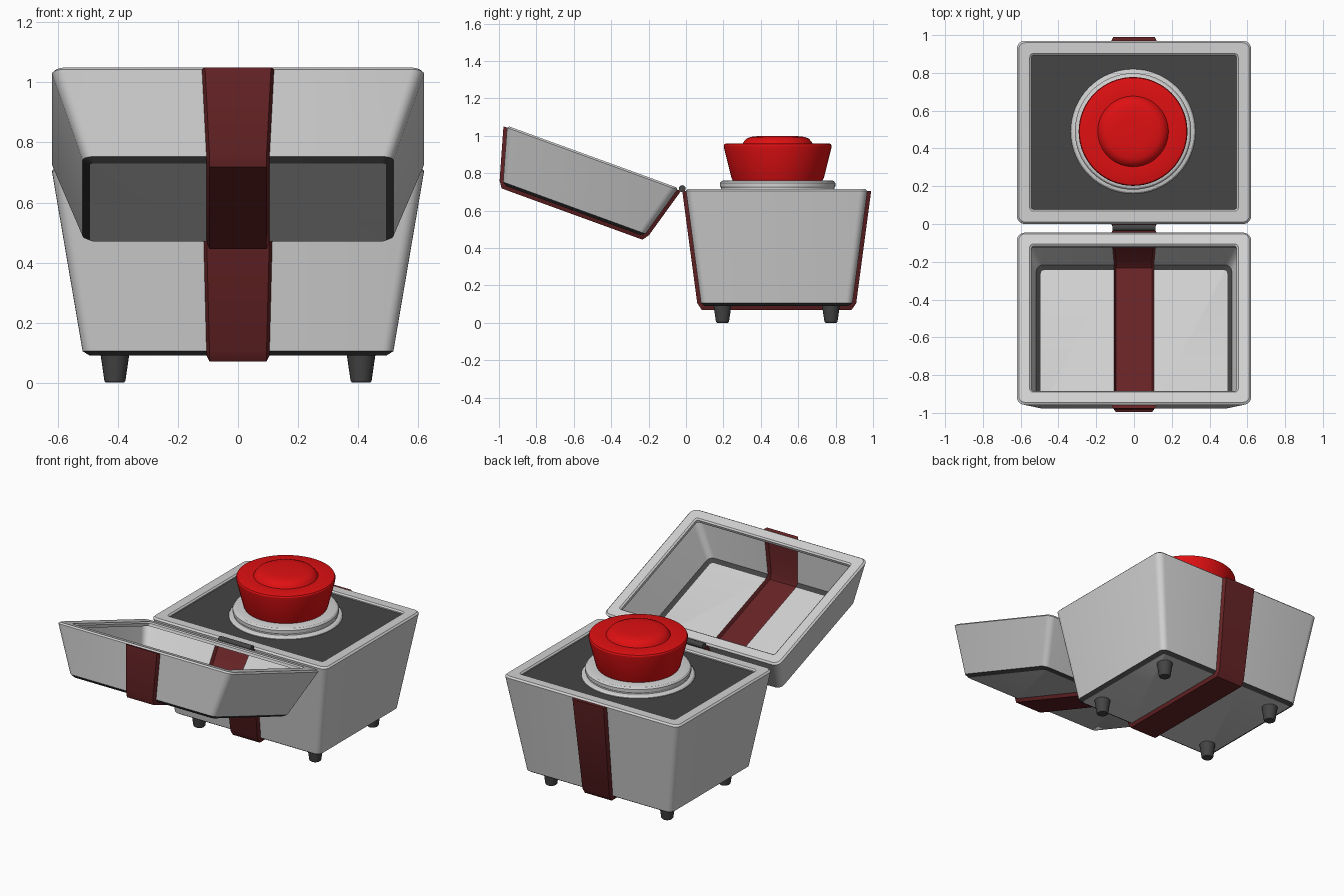
import bpy, bmesh, math
from mathutils import Matrix

if "Cube" in bpy.data.objects:
    bpy.data.objects.remove(bpy.data.objects["Cube"])


def mat(name, rgb):
    m = bpy.data.materials.new(name)
    m.diffuse_color = (*rgb, 1)
    m.use_nodes = True
    m.node_tree.nodes["Principled BSDF"].inputs["Base Color"].default_value = m.diffuse_color
    return m


LIGHT = mat("light_grey", (0.64, 0.64, 0.64))
DARK = mat("dark_grey", (0.058, 0.058, 0.058))
STRAP = mat("dark_red", (0.135, 0.017, 0.019))
RED = mat("bright_red", (0.74, 0.005, 0.006))


def finish(name, bm, mats, matrix=None):
    me = bpy.data.meshes.new(name)
    bm.to_mesh(me)
    bm.free()
    ob = bpy.data.objects.new(name, me)
    bpy.context.collection.objects.link(ob)
    for m in mats:
        me.materials.append(m)
    if matrix:
        ob.matrix_world = matrix
    bpy.context.view_layer.objects.active = ob
    bpy.ops.object.select_all(action='DESELECT')
    ob.select_set(True)
    bpy.ops.object.shade_smooth_by_angle(angle=math.radians(30))
    return ob


N = 6       # points per rounded corner
T = 0.02    # strap thickness


def arc(cx, cy, r, start):
    return [(cx + r * math.cos(start + i * math.pi / 2 / (N - 1)),
             cy + r * math.sin(start + i * math.pi / 2 / (N - 1))) for i in range(N)]


def ring(bm, hx, hy, r, z, t=0, w=0.11, drop=0):
    """Rounded rectangle with a raised strap section in the front and back sides."""
    a = w - 0.01
    pts = [(-w, -hy), (-a, -hy - t), (a, -hy - t), (w, -hy)]
    pts += arc(hx - r, -hy + r, r, -math.pi / 2) + arc(hx - r, hy - r, r, 0)
    pts += [(w, hy), (a, hy + t), (-a, hy + t), (-w, hy)]
    pts += arc(-hx + r, hy - r, r, math.pi / 2) + arc(-hx + r, -hy + r, r, math.pi)
    low = (1, 2, 5 + 2 * N, 6 + 2 * N)
    return [bm.verts.new((x, y, z - (drop if i in low else 0))) for i, (x, y) in enumerate(pts)]


def shell(name, depth, matrix):
    """Open tapered tub: lip, rim, wall, dark bottom chamfer, floor, strap."""
    bm = bmesh.new()
    X, Y, k = 0.62, 0.485, 0.835
    bx, by = X * k, Y * k
    levels = [
        ring(bm, X - .077, Y - .077, .012, -.025, w=.12),
        ring(bm, X - .077, Y - .077, .012, -.008, w=.12),
        ring(bm, X - .068, Y - .068, .018, 0, w=.12),
        ring(bm, X - .010, Y - .010, .035, 0, w=.12),
        ring(bm, X, Y, .042, -.010, w=.12),
        ring(bm, X, Y, .042, -.010, T, .12),
        ring(bm, bx, by, .036, .015 - depth, T, .105),
        ring(bm, bx - .024, by - .024, .018, -depth, T, .105, T)]
    strap_ids = (0, 1, 2, 4 + 2 * N, 5 + 2 * N, 6 + 2 * N)
    n = len(levels[0])
    for j, (a, b) in enumerate(zip(levels, levels[1:])):
        for i in range(n):
            k2 = (i + 1) % n
            f = bm.faces.new((a[i], b[i], b[k2], a[k2]))
            if j >= 4 and i in strap_ids:
                f.material_index = 2
            elif j == 6:
                f.material_index = 1
    # floor halves and strap underneath
    e = levels[-1]
    m = 2 * N
    bm.faces.new(e[3:5 + m][::-1])
    bm.faces.new((e[7 + m:] + [e[0]])[::-1])
    for q in ((1, 2, 5 + m, 6 + m), (2, 3, 4 + m, 5 + m), (0, 1, 6 + m, 7 + m)):
        f = bm.faces.new([e[i] for i in q][::-1])
        f.material_index = 2
    bmesh.ops.remove_doubles(bm, verts=bm.verts, dist=1e-5)
    f_bad = [f for f in bm.faces if f.calc_area() < 1e-9]
    bmesh.ops.delete(bm, geom=f_bad, context='FACES_ONLY')
    bm.normal_update()
    return finish(name, bm, [LIGHT, DARK, STRAP], matrix)


def lathe(name, profile, material, matrix, seg=64):
    bm = bmesh.new()
    rows = [[bm.verts.new((r * math.cos(2 * math.pi * i / seg),
                           r * math.sin(2 * math.pi * i / seg), z)) for i in range(seg)]
            for r, z in profile]
    for a, b in zip(rows, rows[1:]):
        for i in range(seg):
            j = (i + 1) % seg
            bm.faces.new((a[i], a[j], b[j], b[i]))
    bm.faces.new(rows[-1])
    bm.faces.new(rows[0][::-1])
    return finish(name, bm, [material], matrix)


# base tub and tilted lid
TOP, CY = 0.715, 0.485
shell("base_box", 0.625, Matrix.Translation((0, CY, TOP)))
shell("open_lid", 0.305,
      Matrix.Translation((0, -0.498, 0.887)) @ Matrix.Rotation(math.radians(-20), 4, 'X'))

# dark panel inside the base rim
bm = bmesh.new()
bmesh.ops.create_cube(bm, size=1, matrix=Matrix.Translation((0, CY, 0.692)) @
                      Matrix.Diagonal((1.09, 0.82, 0.016, 1)))
finish("top_panel", bm, [DARK])

# button collar and button
C = Matrix.Translation((-0.005, CY + 0.005, 0))
lathe("button_collar", [(.33, .69), (.33, .704), (.322, .712), (.303, .716), (.303, .722),
                        (.308, .730), (.308, .748), (.300, .758), (.288, .762), (.23, .762)], LIGHT, C)
lathe("red_button", [(.237, .755), (.247, .775), (.287, .935), (.288, .948), (.284, .956),
                     (.274, .96), (.187, .958), (.180, .970), (.166, .985), (.145, .994),
                     (.10, .999), (.03, 1.0)], RED, C)

# feet
for sx in (-1, 1):
    for y in (0.195, 0.775):
        lathe("foot", [(.030, 0), (.035, .006), (.048, .095)], DARK,
              Matrix.Translation((sx * 0.41, y, 0)), 24)

# hinge barrel
lathe("hinge", [(.018, -.115), (.018, .115)], DARK,
      Matrix.Translation((0, -0.02, 0.718)) @ Matrix.Rotation(math.pi / 2, 4, 'Y'), 20)
